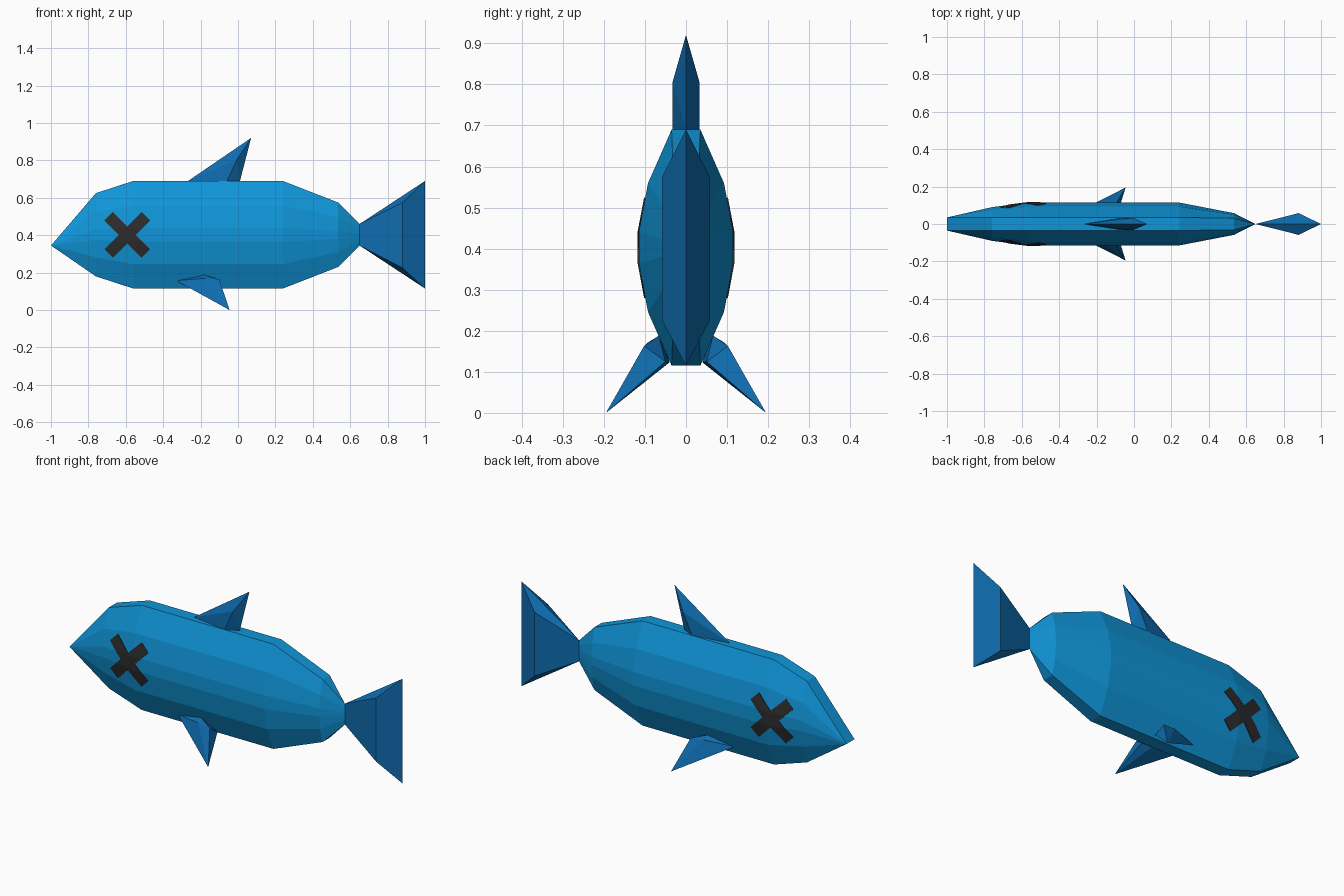
import bpy, bmesh, math
from mathutils import Vector

if "Cube" in bpy.data.objects:
    bpy.data.objects.remove(bpy.data.objects["Cube"])


def material(name, rgb):
    m = bpy.data.materials.new(name)
    m.diffuse_color = (*rgb, 1)
    m.use_nodes = True
    m.node_tree.nodes["Principled BSDF"].inputs["Base Color"].default_value = m.diffuse_color
    return m


BODY = material("bright blue", (0.005, 0.30, 0.69))
FIN = material("deep blue", (0.0045, 0.147, 0.42))
DARK = material("charcoal", (0.025, 0.025, 0.025))


def finish(bm, name, mat):
    bmesh.ops.recalc_face_normals(bm, faces=bm.faces)
    me = bpy.data.meshes.new(name)
    bm.to_mesh(me)
    bm.free()
    me.materials.append(mat)
    ob = bpy.data.objects.new(name, me)
    bpy.context.collection.objects.link(ob)
    return ob


def hull(name, points, mat):
    bm = bmesh.new()
    for p in points:
        bm.verts.new(p)
    bmesh.ops.convex_hull(bm, input=bm.verts)
    bmesh.ops.dissolve_limit(bm, angle_limit=math.radians(1), verts=bm.verts, edges=bm.edges)
    return finish(bm, name, mat)


# Body: twelve-sided sections lofted from nose to tail root
# x, centre z, half height, half width, half width of the flat top
STATIONS = [
    (-1.0, 0.345, 0.0, 0.035, 0.035),
    (-0.76, 0.4025, 0.2225, 0.090, 0.035),
    (-0.56, 0.4025, 0.2875, 0.115, 0.035),
    (0.24, 0.4025, 0.2875, 0.115, 0.035),
    (0.535, 0.4025, 0.1725, 0.058, 0.031),
    (0.65, 0.4025, 0.0575, 0.0, 0.0),
]


def body_mesh():
    bm = bmesh.new()
    rings = []
    for x, c, h, w, t in STATIONS:
        mid = t + (w - t) * 0.72
        half = [(t, h), (mid, h * 0.545), (w, h * 0.13)]
        right = half + [(y, -z) for y, z in reversed(half)]
        loop = right + [(-y, z) for y, z in reversed(right)]
        rings.append([bm.verts.new((x, y, c + z)) for y, z in loop])
    for a, b in zip(rings, rings[1:]):
        for i in range(12):
            j = (i + 1) % 12
            bm.faces.new((a[i], a[j], b[j], b[i]))
    bmesh.ops.remove_doubles(bm, verts=bm.verts, dist=0.0005)
    bmesh.ops.dissolve_degenerate(bm, edges=bm.edges, dist=0.0005)
    bmesh.ops.recalc_face_normals(bm, faces=bm.faces)
    return bm


finish(body_mesh(), "body", BODY)

# Crossed eyes: strips of the body skin, lifted slightly
CENTRE = Vector((-0.592, 0, 0.402))
for n, sign in enumerate((1, -1)):
    bm = body_mesh()
    along = Vector((1, 0, sign)).normalized()
    across = Vector((-sign, 0, 1)).normalized()
    for axis, reach in ((along, 0.141), (across, 0.032)):
        for s in (1, -1):
            bmesh.ops.bisect_plane(bm, geom=bm.verts[:] + bm.edges[:] + bm.faces[:],
                                   plane_co=CENTRE + axis * reach * s,
                                   plane_no=axis * s, clear_outer=True)
    for v in bm.verts:
        v.co.y += math.copysign(0.003, v.co.y)
    bar = finish(bm, f"eye_bar_{n + 1}", DARK)
    for p in bar.data.polygons:
        if p.normal.y * p.center.y < 0:
            p.flip()
    mod = bar.modifiers.new("thickness", "SOLIDIFY")
    mod.thickness = 0.005
    mod.offset = -1

# Tail fin
hull("tail_fin",
     [(0.65, 0, 0.345), (0.65, 0, 0.46), (1, 0, 0.115), (1, 0, 0.69)]
     + [(0.88, y, z) for y in (-0.058, 0.058) for z in (0.225, 0.575)], FIN)

# Dorsal fin
hull("dorsal_fin",
     [(-0.27, 0, 0.688), (0.01, 0, 0.688), (0.07, 0, 0.92)]
     + [(x, y, z) for x, z in ((-0.06, 0.688), (-0.005, 0.805)) for y in (-0.033, 0.033)], FIN)

# Pectoral fins, mirrored
PECTORAL = [(-0.33, 0.05, 0.157), (-0.18, 0.066, 0.188), (-0.175, 0.095, 0.17),
            (-0.10, 0.102, 0.163), (-0.15, 0.040, 0.123), (-0.09, 0.050, 0.125),
            (-0.045, 0.195, 0.0)]
for side, s in (("left", -1), ("right", 1)):
    hull(f"pectoral_fin_{side}", [(x, y * s, z) for x, y, z in PECTORAL], FIN)
